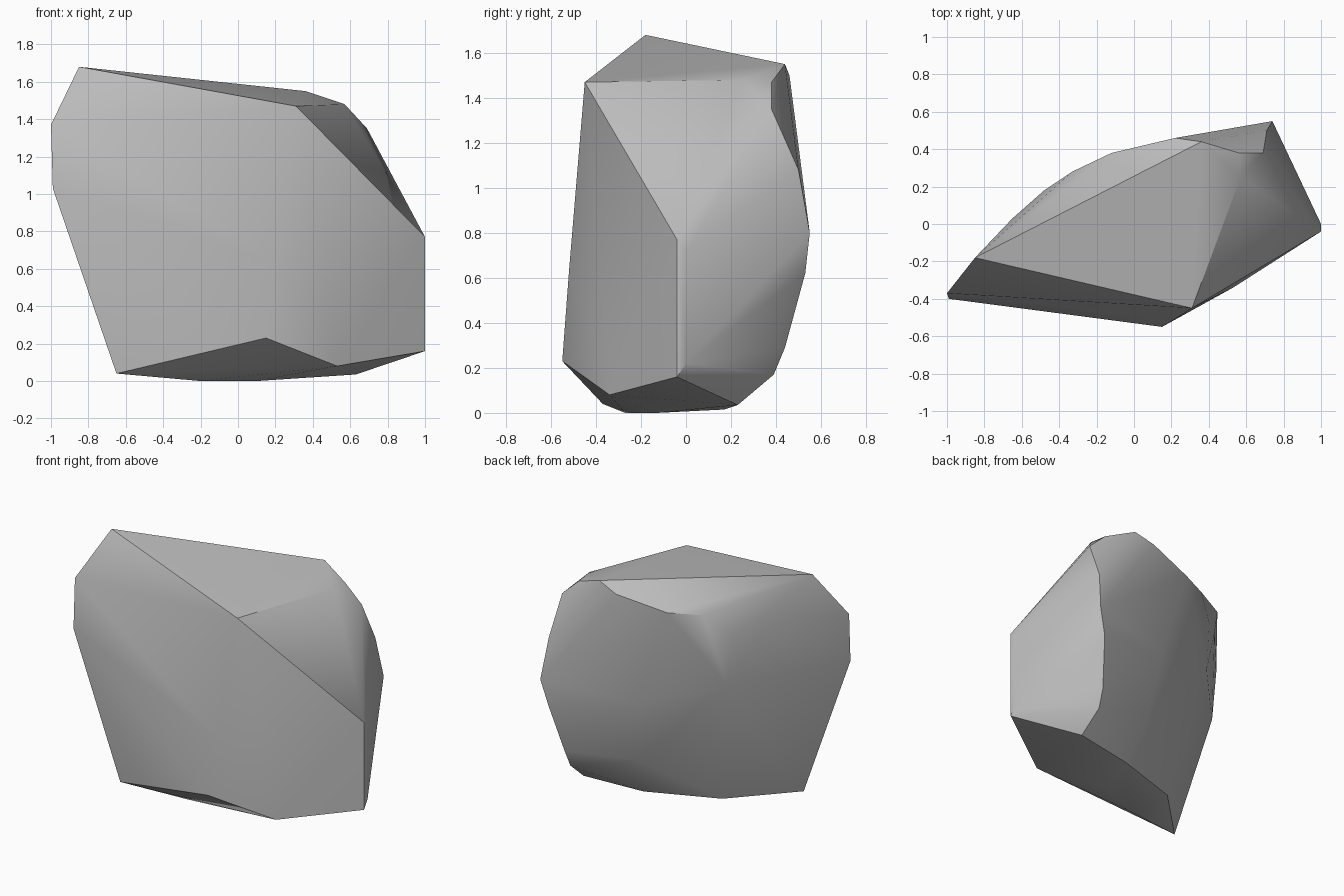
import bpy, bmesh, math

default = bpy.data.objects.get("Cube")
if default:
    bpy.data.objects.remove(default, do_unlink=True)

stone = bpy.data.materials.new("stone_grey")
stone.use_nodes = True
stone.diffuse_color = (0.5, 0.5, 0.5, 1)
stone.node_tree.nodes["Principled BSDF"].inputs["Base Color"].default_value = (0.5, 0.5, 0.5, 1)

# Corners of the chipped boulder, wrapped in a convex shell
front = [(-.85, -.18, 1.68), (.31, -.45, 1.47), (.2, -.52, .63), (.15, -.55, .23),
         (.53, -.34, .08), (-.65, -.37, .04), (-1, -.37, 1.37), (-.99, -.4, 1.03)]
side = [(1, -.04, .77), (1, -.04, .16), (1, 0, .72), (1, 0, .22),
        (.74, .55, .8), (.71, .5, 1.08), (.69, .38, 1.35), (.56, .38, 1.47), (.57, .25, 1.48)]
back = [(.36, .44, 1.55), (.22, .46, 1.5), (-.12, .38, 1.43), (-.33, .28, 1.43),
        (-.48, .18, 1.3), (-.65, .03, 1.36), (-.45, .19, .94), (-.6, -.1, .65),
        (.1, .4, .75), (.15, .31, .3), (.69, .53, .62), (.63, .44, .29), (.62, .39, .17)]
base = [(.63, .23, .035), (.21, .17, .015), (-.28, 0, .03), (-.2, -.27, 0), (.1, -.13, 0)]

bm = bmesh.new()
for corner in front + side + back + base:
    bm.verts.new(corner)
hull = bmesh.ops.convex_hull(bm, input=bm.verts[:])
loose = [v for v in bm.verts if not v.link_faces]
bmesh.ops.delete(bm, geom=loose, context='VERTS')
bmesh.ops.recalc_face_normals(bm, faces=bm.faces[:])

mesh = bpy.data.meshes.new("boulder")
bm.to_mesh(mesh)
bm.free()
mesh.materials.append(stone)
boulder = bpy.data.objects.new("boulder", mesh)
bpy.context.collection.objects.link(boulder)

# Smooth the worn surfaces, keep the fracture edges crisp
bpy.ops.object.select_all(action='DESELECT')
boulder.select_set(True)
bpy.context.view_layer.objects.active = boulder
bpy.ops.object.shade_smooth_by_angle(angle=math.radians(36))
